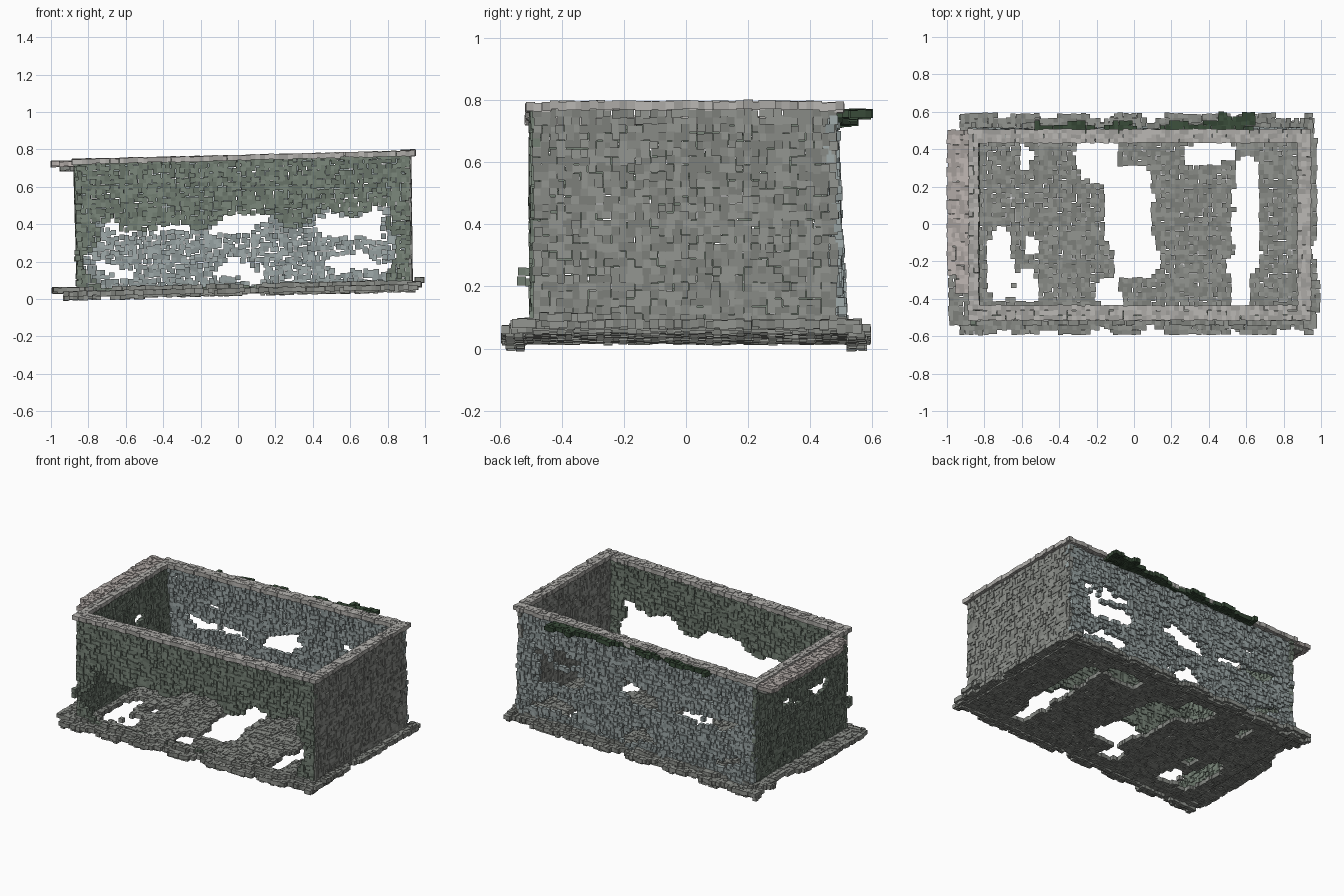
import bpy, random
from mathutils import Vector, noise

if "Cube" in bpy.data.objects:
    bpy.data.objects.remove(bpy.data.objects["Cube"])

random.seed(7)
CELL = 0.025


def floor_z(x):
    return 0.045 + 0.02 * x


def rim_z(x):
    return 0.755 + 0.025 * x


def lerp(a, b, t):
    return a + (b - a) * t


def materials(name, colour):
    # three close shades for a weathered surface
    mats = []
    for i, k in enumerate((0.82, 1.0, 1.18)):
        m = bpy.data.materials.new(f"{name}_shade_{i}")
        m.diffuse_color = (*[c * k for c in colour], 1)
        m.use_nodes = True
        m.node_tree.nodes["Principled BSDF"].inputs["Base Color"].default_value = m.diffuse_color
        mats.append(m)
    return mats


def rough(u, v, amount=0.05):
    n = noise.noise_vector(Vector((u * 7, v * 7, 1.3)))
    return u + n.x * amount, v + n.y * amount


def in_holes(u, v, holes, amount=0.05):
    # holes are ragged ellipses: centre u, centre v, radius u, radius v
    u, v = rough(u, v, amount)
    return any(abs((u - a) / ra) ** 3 + abs((v - b) / rb) ** 3 < 1 for a, b, ra, rb in holes)


def panel(name, urange, vrange, place, colour, keep=lambda u, v: True, jitter=0.004):
    """Cover a surface with small slightly uneven blocks."""
    verts, faces, shades = [], [], []
    nu = max(1, round((urange[1] - urange[0]) / CELL))
    nv = max(1, round((vrange[1] - vrange[0]) / CELL))
    for i in range(nu):
        for j in range(nv):
            u = lerp(*urange, (i + 0.5) / nu)
            v = lerp(*vrange, (j + 0.5) / nv)
            if not keep(u, v):
                continue
            c = Vector(place(u, v)) + Vector([random.uniform(-jitter, jitter) for _ in range(3)])
            h = CELL * random.uniform(0.5, 0.6)
            b = len(verts)
            verts += [(c.x + sx * h, c.y + sy * h, c.z + sz * h)
                      for sz in (-1, 1) for sx, sy in ((-1, -1), (1, -1), (1, 1), (-1, 1))]
            faces += [(b + 3, b + 2, b + 1, b), (b + 4, b + 5, b + 6, b + 7)]
            faces += [(b + k, b + (k + 1) % 4, b + 4 + (k + 1) % 4, b + 4 + k) for k in range(4)]
            shades += [random.randrange(3)] * 6
    me = bpy.data.meshes.new(name)
    me.from_pydata(verts, [], faces)
    for m in materials(name, colour):
        me.materials.append(m)
    me.polygons.foreach_set("material_index", shades)
    me.update()
    ob = bpy.data.objects.new(name, me)
    bpy.context.collection.objects.link(ob)
    return ob


GREEN = (0.17, 0.21, 0.17)
GREY = (0.25, 0.26, 0.24)
PALE = (0.42, 0.41, 0.39)
BLUE = (0.30, 0.35, 0.35)

# floor with missing patches
floor_holes = [(-0.72, -0.22, 0.07, 0.21), (-0.58, -0.33, 0.07, 0.09), (-0.56, -0.12, 0.04, 0.06),
               (-0.58, 0.36, 0.03, 0.07), (-0.2, 0.34, 0.11, 0.12), (-0.03, 0.08, 0.13, 0.24),
               (0.0, -0.16, 0.13, 0.14), (-0.14, -0.37, 0.08, 0.08), (0.6, 0.05, 0.08, 0.32),
               (0.57, -0.3, 0.06, 0.15), (0.4, 0.38, 0.15, 0.06)]
panel("floor", (-0.86, 0.92), (-0.49, 0.49), lambda u, v: (u, v, floor_z(u)), GREY,
      lambda u, v: not (abs(v) < 0.43 and in_holes(u, v, floor_holes, 0.03)))

# base flange around the floor
for side, name in ((-1, "front_flange"), (1, "back_flange")):
    panel(name, (-0.93, 0.96), (0.49, 0.59), lambda u, v: (u, side * v, floor_z(u)), GREY,
          lambda u, v: rough(u, v, 0.06)[1] < 0.585)
    panel(name + "_lip", (-0.93, 0.95), (0.52, 0.58),
          lambda u, v: (u, side * v, floor_z(u) - 0.02 + 0.008 * (u > -0.5)), GREY,
          lambda u, v: rough(u, v, 0.06)[1] < 0.57)
    panel(name + "_step", (-0.87, 0.93), (0.49, 0.54),
          lambda u, v: (u, side * v, floor_z(u) + 0.022), GREY,
          lambda u, v: rough(u, v, 0.06)[1] < 0.53)
panel("left_flange", (-0.99, -0.86), (-0.54, 0.52), lambda u, v: (u, v, floor_z(u) + 0.02), GREY,
      lambda u, v: rough(u, v, 0.12)[0] > -0.96 or abs(v + 0.1) < 0.25)
panel("right_flange", (0.91, 0.975), (-0.56, 0.56), lambda u, v: (u, v, floor_z(u) + 0.015), GREY,
      lambda u, v: rough(u, v, 0.08)[0] < 0.965)
panel("right_flange_bump", (0.95, 0.99), (-0.47, -0.3), lambda u, v: (u, v, 0.1), GREY)


# long walls follow the sloping floor and rim
def long_wall_z(u, v):
    return lerp(floor_z(u), rim_z(u), v / 0.71)


# front wall, lower middle broken away
def front_keep(u, v):
    ru, rv = rough(u, v, 0.09)
    end = ru < -0.77 or ru > 0.82
    return end or rv > 0.36 + 0.04 * (u > 0.4) or v < 0.03


panel("front_wall", (-0.86, 0.92), (0, 0.71), lambda u, v: (u, -0.487, long_wall_z(u, v)), GREEN,
      front_keep, 0.006)

# back wall with scattered holes
back_holes = [(-0.62, 0.36, 0.12, 0.035), (-0.35, 0.35, 0.14, 0.03), (0.0, 0.35, 0.15, 0.05),
              (0.08, 0.44, 0.07, 0.03), (0.6, 0.33, 0.19, 0.06), (0.56, 0.45, 0.14, 0.04),
              (0.76, 0.44, 0.06, 0.04), (-0.63, 0.12, 0.1, 0.035), (0.02, 0.11, 0.14, 0.045),
              (0.6, 0.14, 0.13, 0.05), (0.76, 0.11, 0.07, 0.03), (-0.5, 0.5, 0.06, 0.02)]
panel("back_wall", (-0.86, 0.92), (0, 0.71),
      lambda u, v: (u, 0.495 - 0.045 * v + 0.015 * noise.noise(Vector((u * 8, v * 8, 0))),
                    long_wall_z(u, v)),
      BLUE, lambda u, v: not in_holes(u, v, back_holes, 0.06), 0.008)

# end walls
left_holes = [(0.15, 0.5, 0.07, 0.03), (-0.2, 0.47, 0.08, 0.035), (0.02, 0.45, 0.04, 0.02)]
panel("left_wall", (-0.49, 0.49), (0.04, 0.73), lambda u, v: (-0.84 - 0.03 * v, u, v), GREEN,
      lambda u, v: not in_holes(u, v, left_holes), 0.006)
panel("right_wall", (-0.49, 0.485), (0.06, 0.77), lambda u, v: (0.918 - 0.012 * v, u, v), GREY)
panel("corner_bump", (-0.545, -0.49), (0.2, 0.26), lambda u, v: (-0.86, u, v), GREEN)

# top rim
for name, lo, hi in (("front_rim", -0.515, -0.435), ("back_rim", 0.435, 0.505)):
    panel(name, (-0.885, 0.945), (lo, hi), lambda u, v: (u, v, rim_z(u)), PALE, jitter=0.003)
panel("left_rim", (-0.885, -0.83), (-0.435, 0.435), lambda u, v: (u, v, rim_z(u)), PALE, jitter=0.003)
panel("right_rim", (0.875, 0.945), (-0.435, 0.435), lambda u, v: (u, v, rim_z(u) + 0.005), PALE, jitter=0.003)

# outer ledges below the rim
panel("left_ledge", (-0.998, -0.885), (-0.37, 0.5), lambda u, v: (u, v, 0.722), (0.45, 0.41, 0.39),
      lambda u, v: v > -0.28 or u > -0.96)
panel("left_ledge_underside", (-0.95, -0.875), (-0.3, 0.48), lambda u, v: (u, v, 0.70), GREY)
panel("back_ledge", (-0.53, 0.64), (0.48, 0.55), lambda u, v: (u, v, rim_z(u) - 0.012), (0.04, 0.07, 0.04),
      lambda u, v: rough(u, v, 0.07)[1] < 0.54)
panel("back_ledge_tip", (0.45, 0.65), (0.53, 0.595), lambda u, v: (u, v, 0.755), (0.04, 0.07, 0.04),
      lambda u, v: rough(u, v, 0.08)[1] < 0.59)
